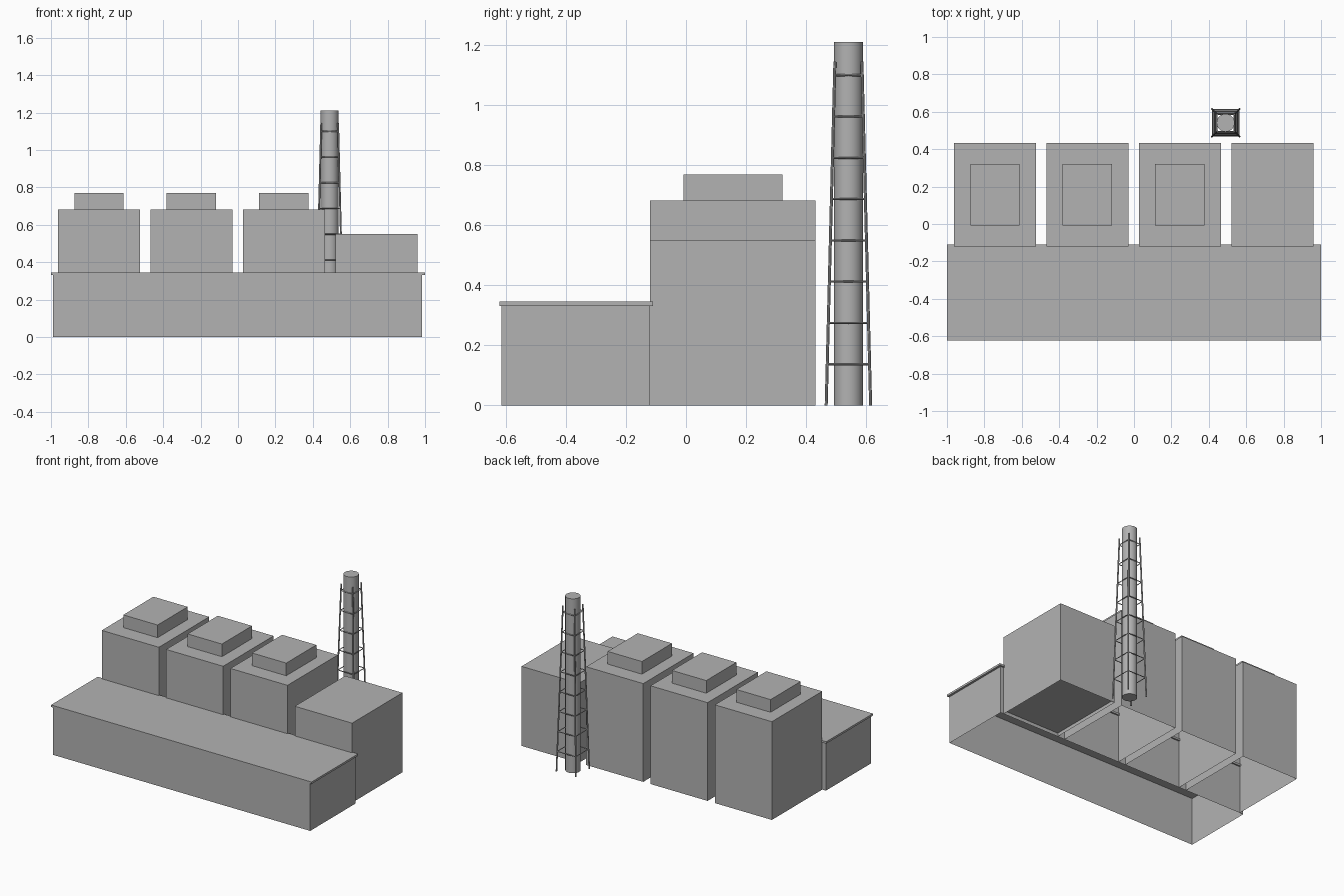
import bpy
import bmesh
from mathutils import Vector

cube = bpy.data.objects.get("Cube")
if cube:
    bpy.data.objects.remove(cube, do_unlink=True)

# Single concrete grey
grey = bpy.data.materials.new("concrete_grey")
grey.use_nodes = True
grey.diffuse_color = (0.45, 0.45, 0.45, 1)
grey.node_tree.nodes["Principled BSDF"].inputs["Base Color"].default_value = grey.diffuse_color


def finish(name, bm):
    mesh = bpy.data.meshes.new(name)
    bm.to_mesh(mesh)
    bm.free()
    mesh.materials.append(grey)
    obj = bpy.data.objects.new(name, mesh)
    bpy.context.collection.objects.link(obj)
    return obj


def box(name, x, y, z, open_bottom=False):
    """Box from (low, high) ranges, optionally a shell without its floor."""
    bm = bmesh.new()
    bmesh.ops.create_cube(bm, size=1)
    for v in bm.verts:
        v.co = [r[0] if c < 0 else r[1] for c, r in zip(v.co, (x, y, z))]
    if open_bottom:
        floor = [f for f in bm.faces if f.normal.z < -0.9]
        bmesh.ops.delete(bm, geom=floor, context="FACES_ONLY")
    return finish(name, bm)


def add_beam(bm, start, end, radius, sides=4):
    """Straight bar between two points."""
    axis = end - start
    rot = axis.to_track_quat("Z", "Y").to_matrix().to_4x4()
    rot.translation = (start + end) / 2
    bmesh.ops.create_cone(bm, cap_ends=True, segments=sides, radius1=radius,
                          radius2=radius, depth=axis.length, matrix=rot)


# Long low hall with an overhanging roof slab
box("front_hall", (-0.99, 0.985), (-0.615, -0.12), (0, 0.332), True)
box("front_hall_roof", (-1, 1), (-0.622, -0.11), (0.332, 0.346))

# Three tall blocks with roof housings, and one lower block
depth = (-0.12, 0.432)
for i in range(3):
    x = -0.962 + i * 0.494
    box(f"tall_block_{i + 1}", (x, x + 0.438), depth, (0, 0.682), True)
    box(f"roof_housing_{i + 1}", (x + 0.087, x + 0.35), (-0.008, 0.322), (0.682, 0.77), True)
box("low_block", (0.52, 0.96), depth, (0, 0.552), True)

# Stepped floor inside the low block
bm = bmesh.new()
bmesh.ops.create_grid(bm, x_segments=1, y_segments=1, size=0.5)
for v in bm.verts:
    v.co = (0.74 + v.co.x * 0.44, 0.156 + v.co.y * 0.552, 0)
panel = bm.faces[:]
for _ in range(3):
    bmesh.ops.inset_region(bm, faces=panel, thickness=0.025)
    bmesh.ops.inset_region(bm, faces=panel, thickness=0.002, depth=0.008)
finish("low_block_floor", bm)

# Chimney
centre = Vector((0.49, 0.541, 0))
bm = bmesh.new()
add_beam(bm, centre, centre + Vector((0, 0, 1.21)), 0.048, 32)
chimney = finish("chimney", bm)
bpy.ops.object.select_all(action="DESELECT")
chimney.select_set(True)
bpy.context.view_layer.objects.active = chimney
bpy.ops.object.shade_smooth_by_angle()

# Tapered lattice frame around the chimney
TOP = 1.145
corners = [(-1, -1), (1, -1), (1, 1), (-1, 1)]


def frame_point(corner, z):
    half = 0.074 - 0.029 * z / TOP
    return centre + Vector((corner[0] * half, corner[1] * half, z))


bm = bmesh.new()
for c in corners:
    add_beam(bm, frame_point(c, 0), frame_point(c, TOP), 0.005, 8)
finish("chimney_frame_legs", bm)

bm = bmesh.new()
for level in range(1, 9):
    z = level * 0.1375
    for a, b in zip(corners, corners[1:] + corners[:1]):
        add_beam(bm, frame_point(a, z), frame_point(b, z), 0.0035)
finish("chimney_frame_rungs", bm)
